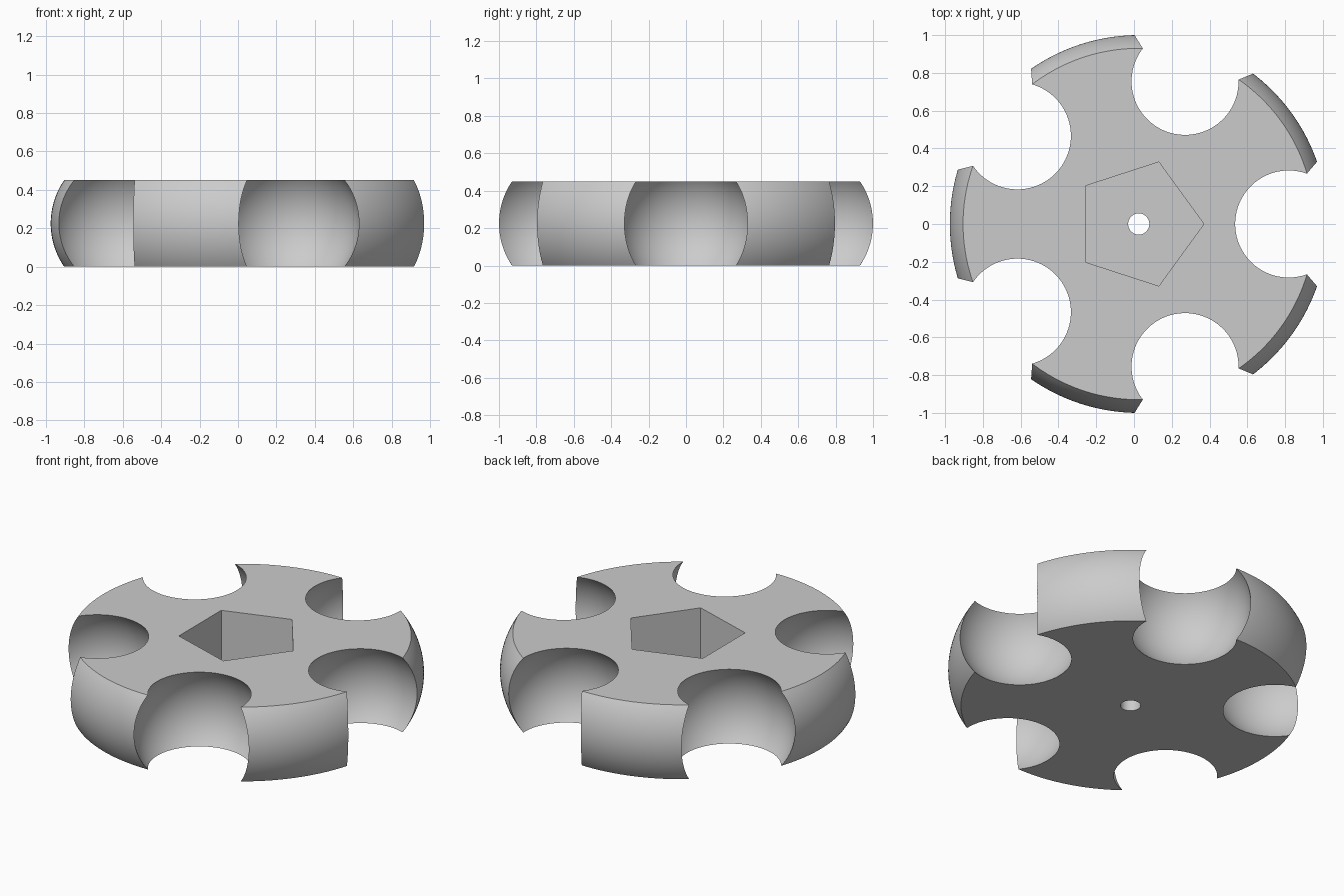
import bpy, bmesh, math
from mathutils import Matrix, Vector

default = bpy.data.objects.get("Cube")
if default:
    bpy.data.objects.remove(default, do_unlink=True)

HEIGHT = 0.45
MID = HEIGHT / 2
CENTRE = Vector((0.025, 0, 0))
RIM, RIM_FLAT = 1.0, 0.93      # radius at mid height and at the flat faces
SCOOP_RADIUS, SCOOP_DIST = 0.362, 0.794
SEGMENTS = 160

grey = bpy.data.materials.new("plain grey")
grey.use_nodes = True
colour = (0.6, 0.6, 0.6, 1)
grey.diffuse_color = colour
grey.node_tree.nodes["Principled BSDF"].inputs["Base Color"].default_value = colour


def add_object(name, bm):
    bmesh.ops.recalc_face_normals(bm, faces=bm.faces)
    mesh = bpy.data.meshes.new(name)
    bm.to_mesh(mesh)
    bm.free()
    mesh.materials.append(grey)
    ob = bpy.data.objects.new(name, mesh)
    bpy.context.collection.objects.link(ob)
    return ob


def prism(name, sides, radius, z0, z1):
    bm = bmesh.new()
    place = Matrix.Translation(CENTRE + Vector((0, 0, (z0 + z1) / 2)))
    # Cone vertices start on +y, so turn the first corner to +x
    bmesh.ops.create_cone(bm, cap_ends=True, segments=sides, radius1=radius,
                          radius2=radius, depth=z1 - z0,
                          matrix=place @ Matrix.Rotation(-math.pi / 2, 4, "Z"))
    return add_object(name, bm)


# Disc with a rounded rim: a shallow arc spun about the axis, then capped
bulge = RIM - RIM_FLAT
arc_radius = (MID ** 2 + bulge ** 2) / (2 * bulge)
half_angle = math.asin(MID / arc_radius)
bm = bmesh.new()
STEPS = 24
arc = []
for i in range(STEPS + 1):
    a = half_angle * (2 * i / STEPS - 1)
    radius = RIM - arc_radius + arc_radius * math.cos(a)
    arc.append(bm.verts.new(CENTRE + Vector((radius, 0, MID + arc_radius * math.sin(a)))))
edges = [bm.edges.new(pair) for pair in zip(arc, arc[1:])]
bmesh.ops.spin(bm, geom=arc + edges, cent=CENTRE, axis=(0, 0, 1),
               angle=math.tau, steps=SEGMENTS, use_merge=True)
bmesh.ops.remove_doubles(bm, verts=bm.verts, dist=1e-5)
bmesh.ops.holes_fill(bm, edges=[e for e in bm.edges if e.is_boundary], sides=0)
wheel = add_object("scooped_wheel", bm)

# Cutters: five spherical scoops, the pentagonal socket and the centre hole
cutters = [prism("socket_cutter", 5, 0.345, 0.1, HEIGHT + 0.1),
           prism("hole_cutter", 48, 0.056, -0.1, HEIGHT + 0.1)]
for k in range(5):
    bm = bmesh.new()
    turn = Matrix.Rotation(math.tau * k / 5, 4, "Z")
    spot = CENTRE + turn @ Vector((SCOOP_DIST, 0, MID))
    bmesh.ops.create_uvsphere(bm, u_segments=96, v_segments=48, radius=SCOOP_RADIUS,
                              matrix=Matrix.Translation(spot))
    cutters.append(add_object("scoop_cutter", bm))

bpy.ops.object.select_all(action="DESELECT")
bpy.context.view_layer.objects.active = wheel
wheel.select_set(True)
for cutter in cutters:
    cutter.hide_render = True
    cut = wheel.modifiers.new("cut", "BOOLEAN")
    cut.operation = "DIFFERENCE"
    cut.solver = "EXACT"
    cut.object = cutter
    bpy.ops.object.modifier_apply(modifier=cut.name)
    bpy.data.objects.remove(cutter, do_unlink=True)

bpy.ops.object.shade_smooth_by_angle(angle=math.radians(25))
